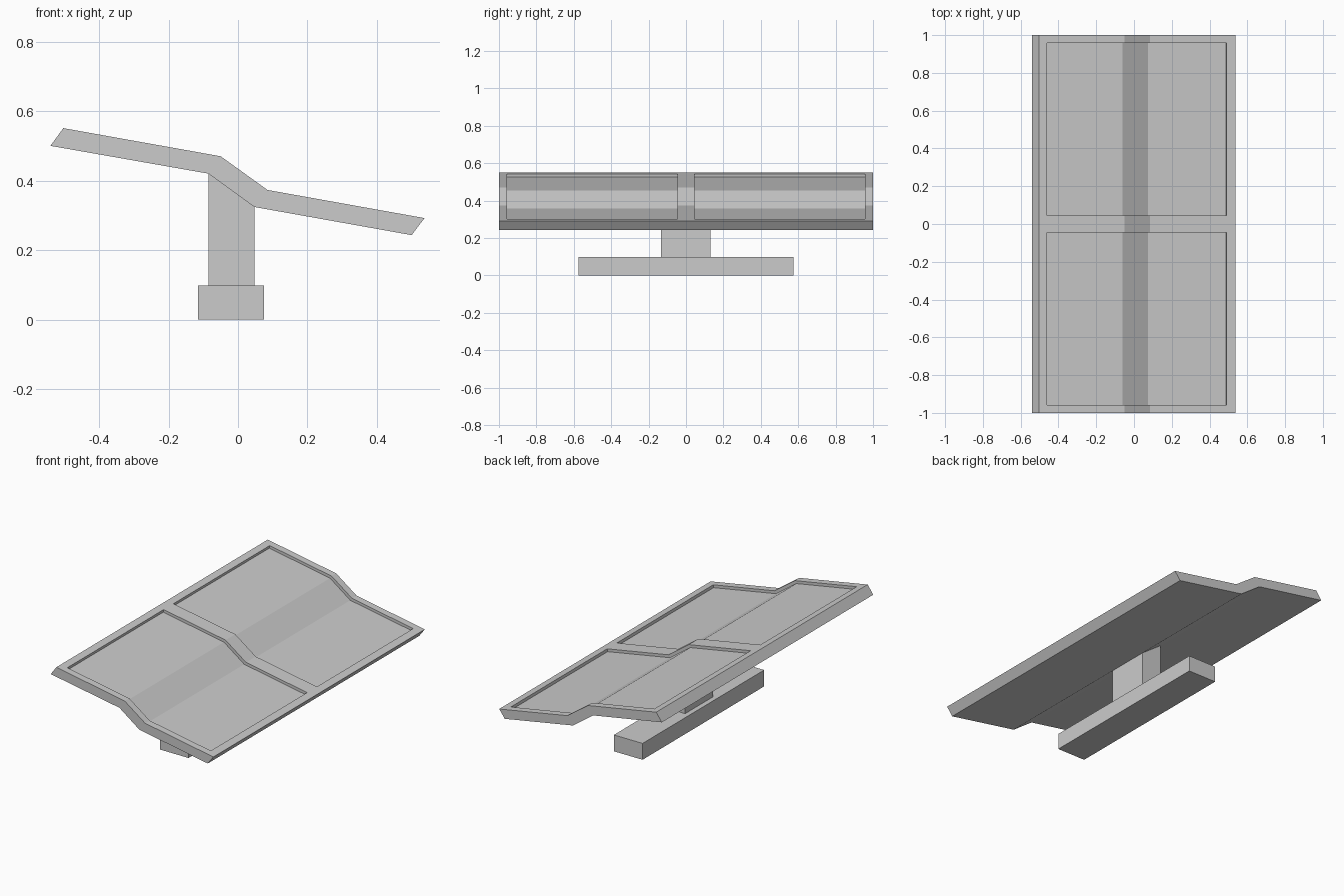
import bpy
import bmesh
from mathutils import Vector

cube = bpy.data.objects.get("Cube")
if cube:
    bpy.data.objects.remove(cube, do_unlink=True)

# One plain grey for everything
grey = bpy.data.materials.new("plain_grey")
grey.use_nodes = True
colour = (0.6, 0.6, 0.6, 1)
grey.diffuse_color = colour
grey.node_tree.nodes["Principled BSDF"].inputs["Base Color"].default_value = colour


def prism(name, profile, y0, y1):
    """Extrude an x-z outline from y0 to y1."""
    bm = bmesh.new()
    face = bm.faces.new([bm.verts.new((x, y0, z)) for x, z in profile])
    new = bmesh.ops.extrude_face_region(bm, geom=[face])["geom"]
    verts = [v for v in new if isinstance(v, bmesh.types.BMVert)]
    bmesh.ops.translate(bm, verts=verts, vec=(0, y1 - y0, 0))
    bmesh.ops.recalc_face_normals(bm, faces=bm.faces)
    mesh = bpy.data.meshes.new(name)
    bm.to_mesh(mesh)
    bm.free()
    mesh.materials.append(grey)
    obj = bpy.data.objects.new(name, mesh)
    bpy.context.collection.objects.link(obj)
    return obj


# Folded tray: upper and lower surface lines
top = [Vector(p) for p in ((-0.503, 0.551), (-0.05, 0.47), (0.085, 0.373), (0.537, 0.292))]
bottom = [Vector(p) for p in ((-0.54, 0.5), (-0.085, 0.42), (0.047, 0.324), (0.5, 0.243))]
tray = prism("folded_tray", top + bottom[::-1], -1, 1)

# Shallow recesses that follow the fold, one on each side of the centre rib
normal = Vector((0.176, 0.984))
rim_left = top[0].lerp(top[1], 0.043 / 0.453)
rim_right = top[3].lerp(top[2], 0.047 / 0.452)
thickness = 0.0555


def offset_line(t):
    shift = normal * (-t * thickness)
    folds = [top[i].lerp(bottom[i], t) for i in (1, 2)]
    # lerp beyond the surface by hand so the line may rise above it
    folds = [top[i] + (bottom[i] - top[i]) * t for i in (1, 2)]
    return [rim_left + shift, *folds, rim_right + shift]


recess_profile = offset_line(0.3) + offset_line(-0.5)[::-1]
for side in (-1, 1):
    cutter = prism("recess_cutter", recess_profile, *sorted((side * 0.046, side * 0.957)))
    cutter.hide_render = True
    cut = tray.modifiers.new("recess", "BOOLEAN")
    cut.operation = "DIFFERENCE"
    cut.solver = "EXACT"
    cut.object = cutter
    bpy.context.view_layer.objects.active = tray
    bpy.ops.object.modifier_apply(modifier=cut.name)
    bpy.data.objects.remove(cutter, do_unlink=True)

# Post whose top slants along the fold
foot_top = 0.098
left, right = bottom[1], bottom[2]
prism("support_post", [(left.x, foot_top), (right.x, foot_top), right, left], -0.133, 0.13)

# Long foot block
prism("foot_block", [(-0.115, 0), (0.075, 0), (0.075, foot_top), (-0.115, foot_top)], -0.575, 0.575)
